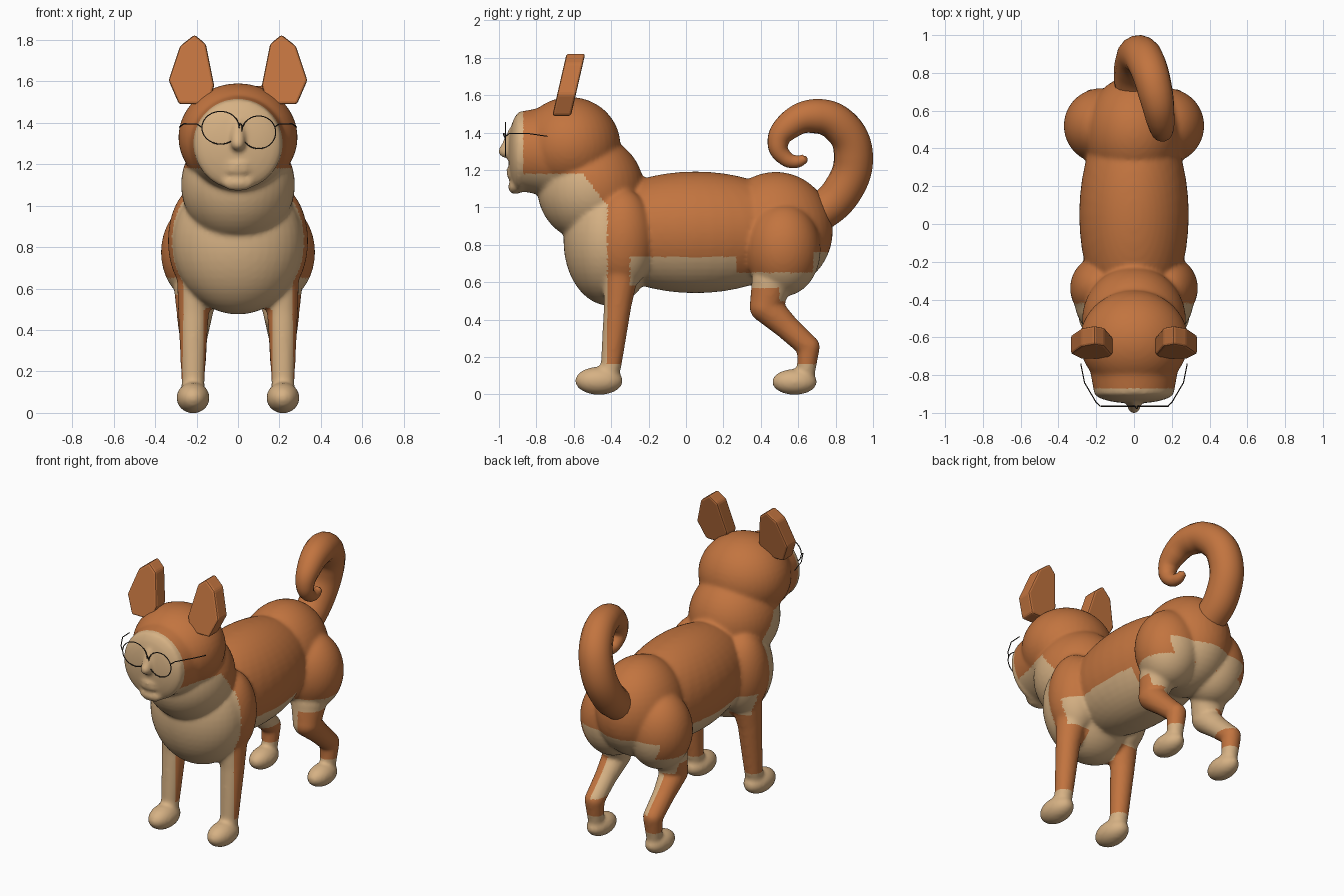
import bpy, bmesh, math
from mathutils import Vector, Matrix

old = bpy.data.objects.get("Cube")
if old:
    bpy.data.objects.remove(old)


def material(name, color):
    m = bpy.data.materials.new(name)
    m.use_nodes = True
    m.diffuse_color = (*color, 1)
    m.node_tree.nodes["Principled BSDF"].inputs["Base Color"].default_value = (*color, 1)
    return m


orange = material("orange fur", (0.54, 0.175, 0.05))
cream = material("cream fur", (0.67, 0.44, 0.23))
wire = material("dark wire", (0.03, 0.025, 0.02))


def add_object(name, data, *mats):
    ob = bpy.data.objects.new(name, data)
    bpy.context.collection.objects.link(ob)
    for m in mats:
        data.materials.append(m)
    return ob


# Building blocks for the body volume
bm = bmesh.new()


def ball(loc, radii):
    mat = Matrix.Translation(loc) @ Matrix.Diagonal((*radii, 1))
    bmesh.ops.create_uvsphere(bm, u_segments=40, v_segments=24, radius=1, matrix=mat)


def limb(points):
    """Chain of balls joined by tapered cones; each point is x, y, z, radius."""
    for *p, r in points:
        ball(p, (r, r, r))
    for (*a, ra), (*b, rb) in zip(points, points[1:]):
        a, b = Vector(a), Vector(b)
        mat = Matrix.Translation((a + b) / 2) @ (b - a).to_track_quat('Z', 'Y').to_matrix().to_4x4()
        bmesh.ops.create_cone(bm, cap_ends=True, segments=32, radius1=ra, radius2=rb,
                              depth=(b - a).length, matrix=mat)


# Torso, chest, neck, rump and head
ball((0, 0.05, 0.867), (0.29, 0.6, 0.325))
ball((0, -0.41, 0.82), (0.315, 0.245, 0.345))
ball((0, -0.51, 1.1), (0.275, 0.285, 0.285))
ball((0, 0.48, 0.875), (0.26, 0.305, 0.315))
ball((0, -0.62, 1.33), (0.288, 0.27, 0.26))

# Flattened face: frustum, shallow cap, nose, brow, lips and chin
limb_mat = Matrix.Translation((0, -0.75, 1.3)) @ Matrix.Rotation(math.radians(90), 4, 'X')
bmesh.ops.create_cone(bm, cap_ends=True, segments=48, radius1=0.265, radius2=0.21,
                      depth=0.3, matrix=limb_mat)
ball((0, -0.89, 1.29), (0.213, 0.06, 0.213))
limb([(0, -0.93, 1.4, 0.025), (0, -0.965, 1.3, 0.036)])
ball((0, -0.975, 1.3), (0.03, 0.03, 0.03))
for z in (1.2, 1.17):
    ball((0, -0.935, z), (0.06, 0.025, 0.018))
ball((0, -0.915, 1.11), (0.08, 0.035, 0.04))

# Shoulders, haunches, legs and paws on both sides
for s in (-1, 1):
    ball((0.18 * s, -0.34, 0.83), (0.158, 0.17, 0.27))
    ball((0.17 * s, 0.52, 0.775), (0.202, 0.2, 0.25))
    limb([(0.2 * s, -0.35, 0.64, 0.095), (0.215 * s, -0.365, 0.48, 0.074),
          (0.217 * s, -0.4, 0.16, 0.056), (0.217 * s, -0.42, 0.09, 0.056)])
    ball((0.217 * s, -0.465, 0.073), (0.08, 0.128, 0.075))
    limb([(0.2 * s, 0.46, 0.6, 0.11), (0.21 * s, 0.425, 0.47, 0.086),
          (0.215 * s, 0.54, 0.36, 0.067), (0.215 * s, 0.655, 0.255, 0.061),
          (0.215 * s, 0.64, 0.1, 0.047)])
    ball((0.215 * s, 0.58, 0.067), (0.074, 0.12, 0.069))

# Fuse everything into one smooth skin
raw = bpy.data.meshes.new("body_volume")
bm.to_mesh(raw)
bm.free()
body = add_object("body", raw, orange, cream)
remesh = body.modifiers.new("fuse", 'REMESH')
remesh.mode = 'VOXEL'
remesh.voxel_size = 0.012
soften = body.modifiers.new("soften", 'SMOOTH')
soften.factor = 0.5
soften.iterations = 7
graph = bpy.context.evaluated_depsgraph_get()
skin = bpy.data.meshes.new_from_object(body.evaluated_get(graph))
body.modifiers.clear()
body.data = skin
skin.materials.clear()
skin.materials.append(orange)
skin.materials.append(cream)


def is_cream(c, n):
    x, y, z = abs(c.x), c.y, c.z
    outward = n.x * (1 if c.x > 0 else -1)
    if z > 1.18:                                  # face
        return y < -0.87
    if z > 1.02:                                  # throat
        return y < -0.43 - (z - 1.02) * 0.75
    if z < 0.16:                                  # paws
        return True
    if y < -0.42:                                 # chest
        return True
    if y < -0.2 and z < 0.58:                     # front legs
        return x < 0.13
    if y < -0.3:                                  # shoulders
        return z < 0.62 and x < 0.14
    if y < 0.27:                                  # belly
        return z < 0.735
    if z > 0.57 or (y > 0.5 and z > 0.5):         # haunches
        return z < (0.65 if y < 0.68 else 0.76)
    if z < 0.28:                                  # hocks
        return False
    return outward < -0.1 or x < 0.12             # inner hind legs


for p in skin.polygons:
    p.use_smooth = True
    p.material_index = int(is_cream(p.center, p.normal))
bpy.data.meshes.remove(raw)

# Ears: leaning slabs with bevelled rims
outline = [(0.14, 1.49), (0.285, 1.49), (0.335, 1.605), (0.28, 1.77),
           (0.21, 1.825), (0.155, 1.78), (0.115, 1.58)]
for s, side in ((1, "left"), (-1, "right")):
    eb = bmesh.new()
    rims = []
    for off in (-0.05, 0.05):
        rims.append([eb.verts.new((x * s, -0.665 + (z - 1.49) * 0.23 + off, z)) for x, z in outline])
    eb.faces.new(rims[0])
    eb.faces.new(rims[1][::-1])
    for i in range(len(outline)):
        j = (i + 1) % len(outline)
        eb.faces.new((rims[0][j], rims[0][i], rims[1][i], rims[1][j]))
    bmesh.ops.recalc_face_normals(eb, faces=eb.faces)
    mesh = bpy.data.meshes.new(side + "_ear")
    eb.to_mesh(mesh)
    eb.free()
    ear = add_object(side + "_ear", mesh, orange)
    bevel = ear.modifiers.new("rim", 'BEVEL')
    bevel.width = 0.012
    bevel.segments = 2


def tube(name, points, depth, mat, radii=None, kind='BEZIER', cyclic=False):
    cu = bpy.data.curves.new(name, 'CURVE')
    cu.dimensions = '3D'
    cu.bevel_depth = depth
    cu.bevel_resolution = 6 if radii else 1
    cu.use_fill_caps = True
    sp = cu.splines.new(kind)
    sp.use_cyclic_u = cyclic
    pts = sp.bezier_points if kind == 'BEZIER' else sp.points
    pts.add(len(points) - 1)
    for i, (pt, co) in enumerate(zip(pts, points)):
        if kind == 'BEZIER':
            pt.co = co
            pt.handle_left_type = pt.handle_right_type = 'AUTO'
        else:
            pt.co = (*co, 1)
        pt.radius = radii[i] if radii else 1
    return add_object(name, cu, mat)


# Curled tail, leaning to the left as it rolls over
tail = [(0, 0.66, 0.93), (0, 0.83, 1.08), (0.03, 0.895, 1.28), (0.075, 0.83, 1.43),
        (0.115, 0.69, 1.488), (0.14, 0.555, 1.44), (0.15, 0.492, 1.34),
        (0.15, 0.53, 1.265), (0.15, 0.59, 1.245), (0.15, 0.635, 1.262), (0.15, 0.645, 1.27)]
tube("tail", tail, 0.1, orange, [1.0, 1.05, 1.05, 1.0, 0.92, 0.76, 0.56, 0.42, 0.34, 0.24, 0.05])

# Thin wire glasses
for name, cx, cz, rx in (("right_lens_rim", -0.084, 1.376, 0.09), ("left_lens_rim", 0.1, 1.354, 0.082)):
    ring = [(cx + rx * math.cos(a), -0.965, cz + 0.079 * math.sin(a))
            for a in (math.tau * i / 40 for i in range(40))]
    tube(name, ring, 0.003, wire, kind='POLY', cyclic=True)
tube("glasses_bridge", [(0.005, -0.965, 1.385), (0.012, -0.975, 1.395), (0.02, -0.965, 1.365)], 0.003, wire)
for s, side in ((1, "left"), (-1, "right")):
    tube(side + "_temple", [(0.178 * s, -0.965, 1.38), (0.2 * s, -0.945, 1.395),
                            (0.262 * s, -0.84, 1.395), (0.282 * s, -0.74, 1.38)],
         0.003, wire, kind='POLY')
